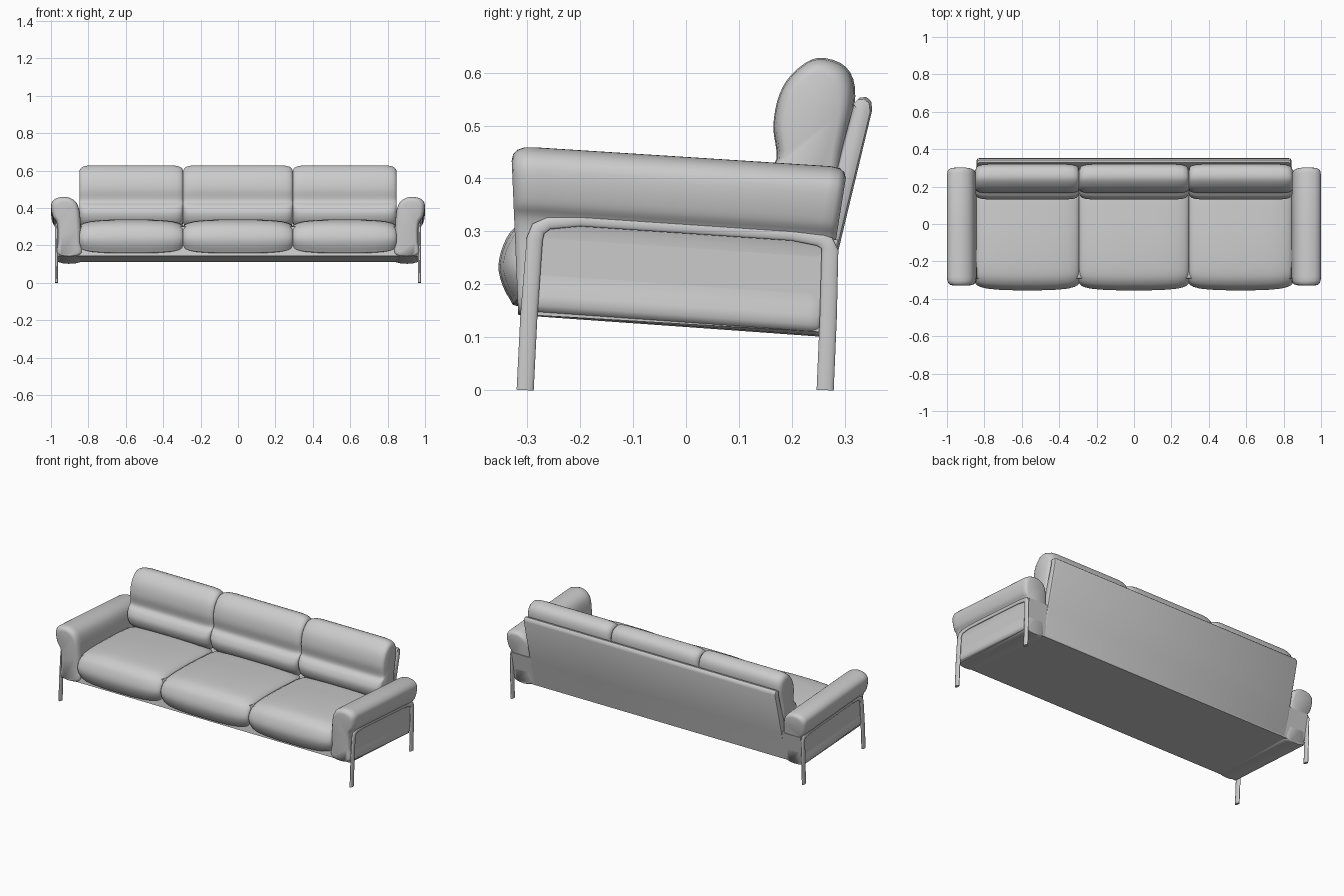
import bpy, bmesh, math

if "Cube" in bpy.data.objects:
    bpy.data.objects.remove(bpy.data.objects["Cube"])


def smooth_loop(pts, n=4):
    """Closed Catmull-Rom loop through the given 2D points."""
    out, k = [], len(pts)
    for i in range(k):
        a, b, c, d = (pts[(i + j - 1) % k] for j in range(4))
        for s in range(n):
            t = s / n
            out.append(tuple(0.5 * (2 * b[m] + (c[m] - a[m]) * t
                       + (2 * a[m] - 5 * b[m] + 4 * c[m] - d[m]) * t * t
                       + (3 * b[m] - a[m] - 3 * c[m] + d[m]) * t ** 3) for m in (0, 1)))
    return out


def loft(name, rings, angle=40):
    """Skin a list of equal-length rings and cap both ends."""
    bm = bmesh.new()
    vs = [[bm.verts.new(p) for p in r] for r in rings]
    n = len(rings[0])
    for a, b in zip(vs, vs[1:]):
        for i in range(n):
            j = (i + 1) % n
            bm.faces.new((a[i], a[j], b[j], b[i]))
    bm.faces.new(vs[0])
    bm.faces.new(vs[-1])
    bmesh.ops.recalc_face_normals(bm, faces=bm.faces)
    me = bpy.data.meshes.new(name)
    bm.to_mesh(me)
    bm.free()
    ob = bpy.data.objects.new(name, me)
    bpy.context.collection.objects.link(ob)
    bpy.ops.object.select_all(action='DESELECT')
    ob.select_set(True)
    bpy.context.view_layer.objects.active = ob
    bpy.ops.object.shade_smooth_by_angle(angle=math.radians(angle))
    return ob


def cushion(name, profile, x0, x1, steps):
    """Puffy cushion: side profile swept along x, drawn in towards both ends."""
    loop = smooth_loop(profile)
    ys, zs = [p[0] for p in loop], [p[1] for p in loop]
    cy, cz = (min(ys) + max(ys)) / 2, (min(zs) + max(zs)) / 2
    hy, hz = (max(ys) - min(ys)) / 2, (max(zs) - min(zs)) / 2
    stations = [(x0 + d, s) for d, s in steps] + [(x1 - d, s) for d, s in reversed(steps)]
    loft(name, [[(x, cy + (y - cy) * (1 - s / hy), cz + (z - cz) * (1 - s / hz))
                 for y, z in loop] for x, s in stations], 60)


# Base box with sloping underside
body = [(-0.31, 0.143), (0.253, 0.11), (0.287, 0.285), (-0.29, 0.30)]
loft("base", [[(x, y, z) for y, z in body] for x in (-0.964, 0.964)])

# Leaning back panel, rounded along its top and ends
panel = [(0.21, 0.113), (0.253, 0.111), (0.27, 0.185), (0.29, 0.272), (0.352, 0.53), (0.35, 0.546),
         (0.341, 0.554), (0.328, 0.553), (0.318, 0.543), (0.285, 0.42)]
rings = []
for x, s in [(-0.842, 0.012), (-0.838, 0.004), (-0.828, 0)]:
    rings.append((x, s))
rings += [(-x, s) for x, s in reversed(rings)]
loft("back_panel", [[(x, y - s * (1 if y > 0.325 or z < 0.3 else -0.5), z - s * (z > 0.5))
                     for y, z in panel] for x, s in rings])

# Seat and back cushions
seat = [(-0.30, 0.157), (-0.333, 0.172), (-0.354, 0.225), (-0.345, 0.275), (-0.318, 0.312),
        (-0.26, 0.334), (-0.12, 0.338), (0.05, 0.33), (0.2, 0.31), (0.24, 0.23), (0.2, 0.15), (-0.1, 0.15)]
back = [(0.2, 0.29), (0.15, 0.32), (0.131, 0.37), (0.145, 0.41), (0.171, 0.437), (0.165, 0.5),
        (0.177, 0.56), (0.205, 0.602), (0.25, 0.628), (0.303, 0.61), (0.32, 0.555),
        (0.30, 0.45), (0.275, 0.32)]
edges = [-0.848, -0.293, 0.293, 0.848]
for i, place in enumerate(("left", "middle", "right")):
    a, b = edges[i], edges[i + 1]
    cushion("seat_cushion_" + place, seat, a, b,
            [(0, 0.036), (0.008, 0.027), (0.025, 0.018), (0.06, 0.009), (0.12, 0.003), (0.2, 0)])
    cushion("back_cushion_" + place, back, a, b,
            [(0, 0.03), (0.005, 0.018), (0.015, 0.009), (0.035, 0.003), (0.07, 0), (0.2, 0)])

# Rolled arms: cross-section in x and z, swept from front to back
arm = smooth_loop([(0.838, 0.15), (0.838, 0.22), (0.84, 0.30), (0.848, 0.39), (0.87, 0.438), (0.915, 0.46),
                   (0.965, 0.456), (0.994, 0.435), (0.999, 0.40), (0.99, 0.355), (0.972, 0.328),
                   (0.964, 0.29), (0.964, 0.22), (0.964, 0.15)])
arm_steps = [(-0.328, 0.028), (-0.325, 0.016), (-0.317, 0.007), (-0.302, 0.001), (-0.28, 0),
             (0.0, 0), (0.27, 0), (0.288, 0.003), (0.297, 0.009), (0.302, 0.02)]
for side, place in ((-1, "left"), (1, "right")):
    rings = []
    for y, s in arm_steps:
        t = (y + 0.32) / 0.62
        ring = []
        for x, z in arm:
            zz = z - 0.04 * t
            zz -= s * max(0, (z - 0.33) / 0.13)
            ring.append((side * (x - s * (x - 0.915) / 0.08), y + (zz - 0.4) * (-0.04 + 0.2 * t), zz))
        rings.append(ring)
    loft("arm_" + place, rings, 60)

    # Flattened tube frame: front leg, side rail and back leg in one bend
    cu = bpy.data.curves.new("leg_frame_" + place, 'CURVE')
    cu.dimensions = '3D'
    cu.bevel_depth = 0.017
    cu.bevel_resolution = 3
    cu.use_fill_caps = True
    path = [(-0.304, 0, 1), (-0.297, 0.14, 1), (-0.286, 0.285, 0.95), (-0.279, 0.305, 0.9),
            (-0.26, 0.315, 0.7), (-0.2, 0.32, 0.65), (0.2, 0.293, 0.65), (0.25, 0.284, 0.7),
            (0.266, 0.278, 0.9), (0.272, 0.262, 1), (0.269, 0.14, 1), (0.263, 0, 1)]
    sp = cu.splines.new('POLY')
    sp.points.add(len(path) - 1)
    for p, (y, z, r) in zip(sp.points, path):
        p.co = (0, y, z, 1)
        p.radius = r
    ob = bpy.data.objects.new("leg_frame_" + place, cu)
    ob.location.x = side * 0.971
    ob.scale.x = 0.5
    bpy.context.collection.objects.link(ob)
